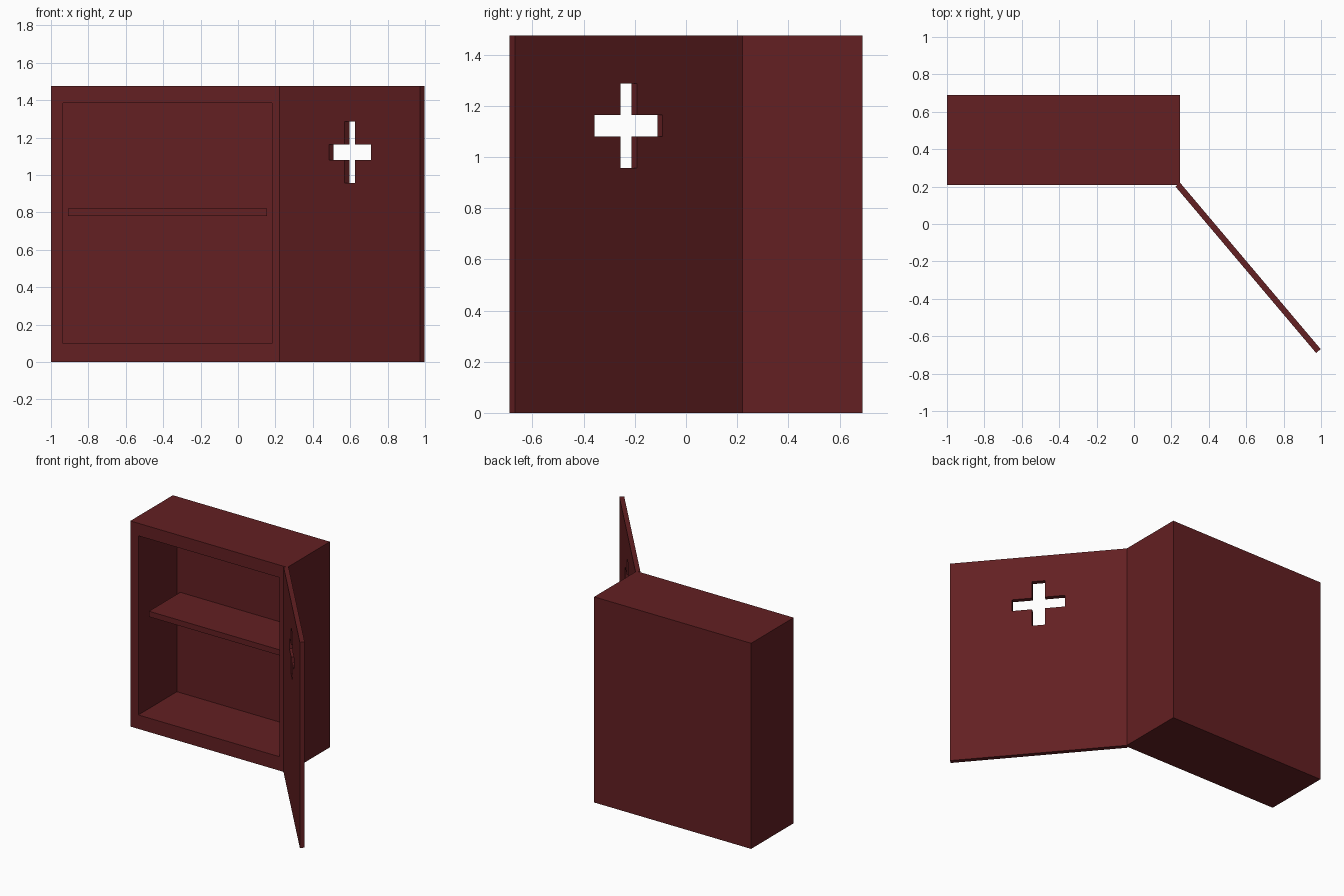
import bpy, bmesh
from math import radians
from mathutils import Vector, Matrix

if "Cube" in bpy.data.objects:
    bpy.data.objects.remove(bpy.data.objects["Cube"])

mat = bpy.data.materials.new("dark_red_paint")
mat.diffuse_color = (0.125, 0.014, 0.016, 1)
mat.use_nodes = True
mat.node_tree.nodes["Principled BSDF"].inputs["Base Color"].default_value = mat.diffuse_color

X0, X1, Y0, Y1, H = -1.0, 0.246, 0.208, 0.69, 1.475


def add(name, mesh):
    mesh.materials.clear()
    mesh.materials.append(mat)
    obj = bpy.data.objects.new(name, mesh)
    bpy.context.collection.objects.link(obj)
    return obj


def box(lo, hi):
    lo, hi = Vector(lo), Vector(hi)
    bm = bmesh.new()
    m = Matrix.Translation((lo + hi) / 2) @ Matrix.Diagonal((*(hi - lo), 1))
    bmesh.ops.create_cube(bm, size=1, matrix=m)
    bm.normal_update()
    return bm


def finish(name, bm):
    mesh = bpy.data.meshes.new(name)
    bm.to_mesh(mesh)
    bm.free()
    return add(name, mesh)


# Cabinet body: box with the front inset and pushed back into a cavity
bm = box((X0, Y0, 0), (X1, Y1, H))
front = min(bm.faces, key=lambda f: f.calc_center_median().y)
bmesh.ops.inset_region(bm, faces=[front], thickness=0.09)
# (lower rail is slightly taller than the upper one)
for v in front.verts:
    v.co.z = 0.10 if v.co.z < H / 2 else 1.385
cavity = bmesh.ops.extrude_discrete_faces(bm, faces=[front])["faces"][0]
for v in cavity.verts:
    v.co.y = 0.645
bmesh.ops.recalc_face_normals(bm, faces=bm.faces)
finish("cabinet_body", bm)

# Shelf, set back from the opening
finish("shelf", box((X0 + 0.09, 0.29, 0.78), (X1 - 0.09, 0.645, 0.82)))

# Door: flat outline with a cross-shaped hole, extruded to thickness
W, T = 1.165, 0.032
cx, cz, a, hx, hz = W / 2, 1.122, 0.042, 0.174, 0.165
outline = [(0, 0), (W, 0), (W, H), (0, H)]
cross = [(-a, -hz), (a, -hz), (a, -a), (hx, -a), (hx, a), (a, a),
         (a, hz), (-a, hz), (-a, a), (-hx, a), (-hx, -a), (-a, -a)]
curve = bpy.data.curves.new("door_profile", "CURVE")
curve.dimensions = "2D"
curve.fill_mode = "BOTH"
curve.extrude = T / 2
for pts in (outline, [(cx + x, cz + z) for x, z in cross]):
    s = curve.splines.new("POLY")
    s.points.add(len(pts) - 1)
    for p, (x, z) in zip(s.points, pts):
        p.co = (x, z, 0, 1)
    s.use_cyclic_u = True
profile = bpy.data.objects.new("door_profile", curve)
door = add("door", bpy.data.meshes.new_from_object(profile))
bpy.data.objects.remove(profile)
bm = bmesh.new()
bm.from_mesh(door.data)
bmesh.ops.remove_doubles(bm, verts=bm.verts, dist=1e-5)
bmesh.ops.recalc_face_normals(bm, faces=bm.faces)
for f in bm.faces:
    f.smooth = False
bm.to_mesh(door.data)
bm.free()

# Swing the door open about the front right corner
door.rotation_euler = (radians(90), 0, radians(-49.8))
door.location = Vector((X1, 0.221, 0)) - Vector((0.764, 0.645, 0)) * T / 2
